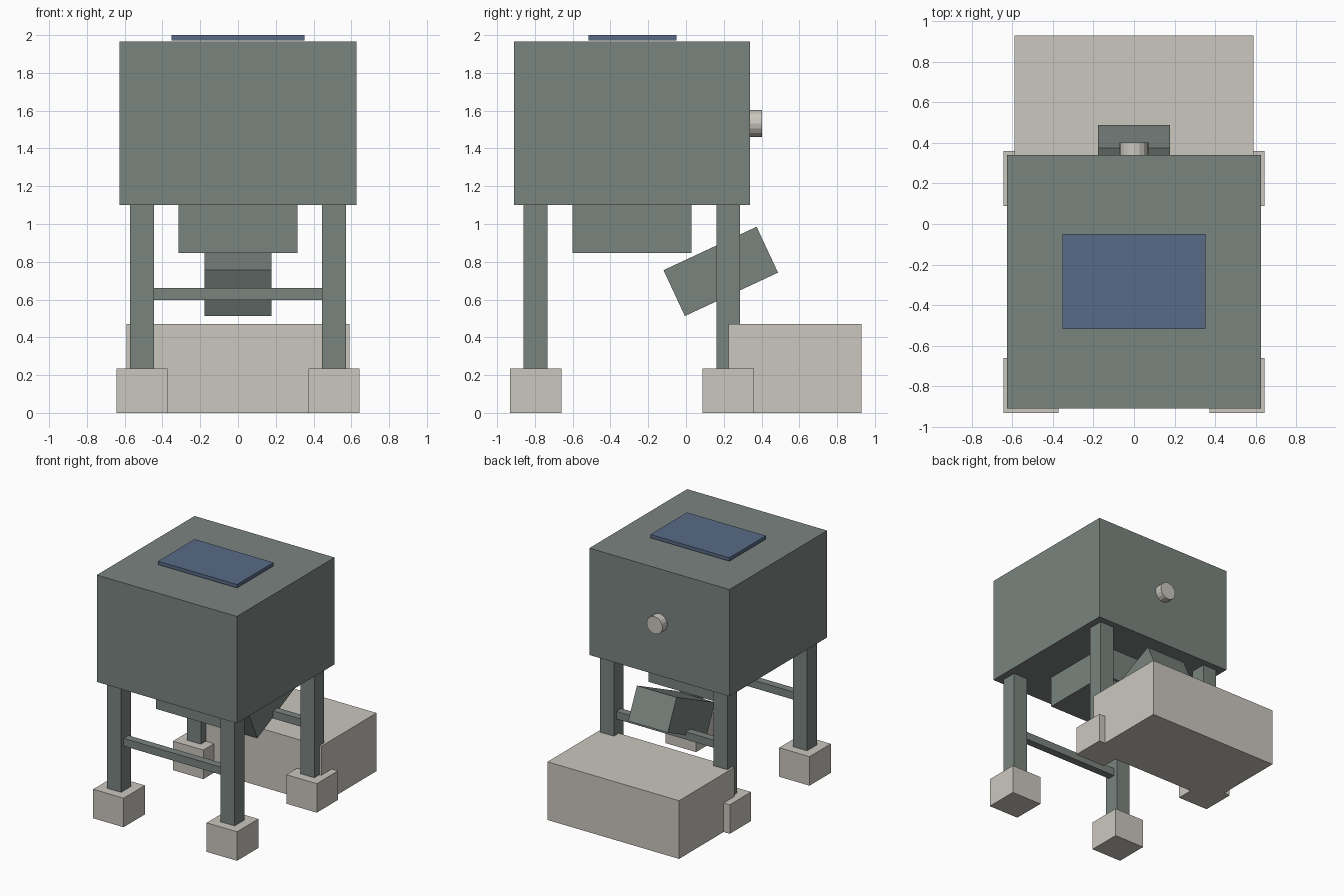
import bpy, bmesh, math
from mathutils import Matrix

if "Cube" in bpy.data.objects:
    bpy.data.objects.remove(bpy.data.objects["Cube"])


def material(name, rgb):
    m = bpy.data.materials.new(name)
    m.diffuse_color = (*rgb, 1.0)
    m.use_nodes = True
    m.node_tree.nodes["Principled BSDF"].inputs["Base Color"].default_value = m.diffuse_color
    return m


GREEN = material("grey green paint", (0.195, 0.230, 0.212))
STONE = material("pale concrete", (0.597, 0.571, 0.518))
BLUE = material("panel blue", (0.098, 0.147, 0.240))


def finish(name, bm, mat):
    mesh = bpy.data.meshes.new(name)
    bm.to_mesh(mesh)
    bm.free()
    mesh.materials.append(mat)
    obj = bpy.data.objects.new(name, mesh)
    bpy.context.collection.objects.link(obj)
    return obj


def box(name, x, y, z, mat):
    """Box from (min, max) ranges on each axis."""
    bm = bmesh.new()
    size = [b - a for a, b in (x, y, z)]
    mid = [(a + b) / 2 for a, b in (x, y, z)]
    bmesh.ops.create_cube(bm, size=1, matrix=Matrix.Translation(mid) @ Matrix.Diagonal((*size, 1)))
    return finish(name, bm, mat)


# Main housing with roof panel and the hopper hanging below
box("housing", (-0.627, 0.627), (-0.91, 0.34), (1.10, 1.965), GREEN)
box("roof_panel", (-0.353, 0.353), (-0.517, -0.05), (1.972, 2.0), BLUE)
box("hopper", (-0.315, 0.315), (-0.60, 0.028), (0.847, 1.10), GREEN)

# Tilted chute under the hopper
chute = box("chute", (-0.177, 0.177), (-0.272, 0.272), (-0.134, 0.134), GREEN)
chute.location = (0, 0.184, 0.749)
chute.rotation_euler.x = math.radians(25)

# Legs on square footings, with a cross bar for each pair
for end, y in (("front", -0.796), ("back", 0.224)):
    for side, x in (("left", -0.508), ("right", 0.508)):
        box(f"{end}_{side}_leg", (x - 0.063, x + 0.063), (y - 0.063, y + 0.063), (0.235, 1.10), GREEN)
        box(f"{end}_{side}_footing", (x - 0.136, x + 0.136), (y - 0.136, y + 0.136), (0, 0.235), STONE)
    box(f"{end}_cross_bar", (-0.445, 0.445), (y - 0.031, y + 0.031), (0.598, 0.66), GREEN)

# Collecting block at the back
box("collecting_block", (-0.589, 0.589), (0.224, 0.93), (0, 0.471), STONE)

# Round outlet on the back wall
bm = bmesh.new()
bmesh.ops.create_cone(bm, cap_ends=True, segments=16, radius1=0.071, radius2=0.071, depth=0.08,
                      matrix=Matrix.Translation((0, 0.362, 1.532)) @ Matrix.Rotation(math.pi / 2, 4, "X"))
finish("round_outlet", bm, STONE)
